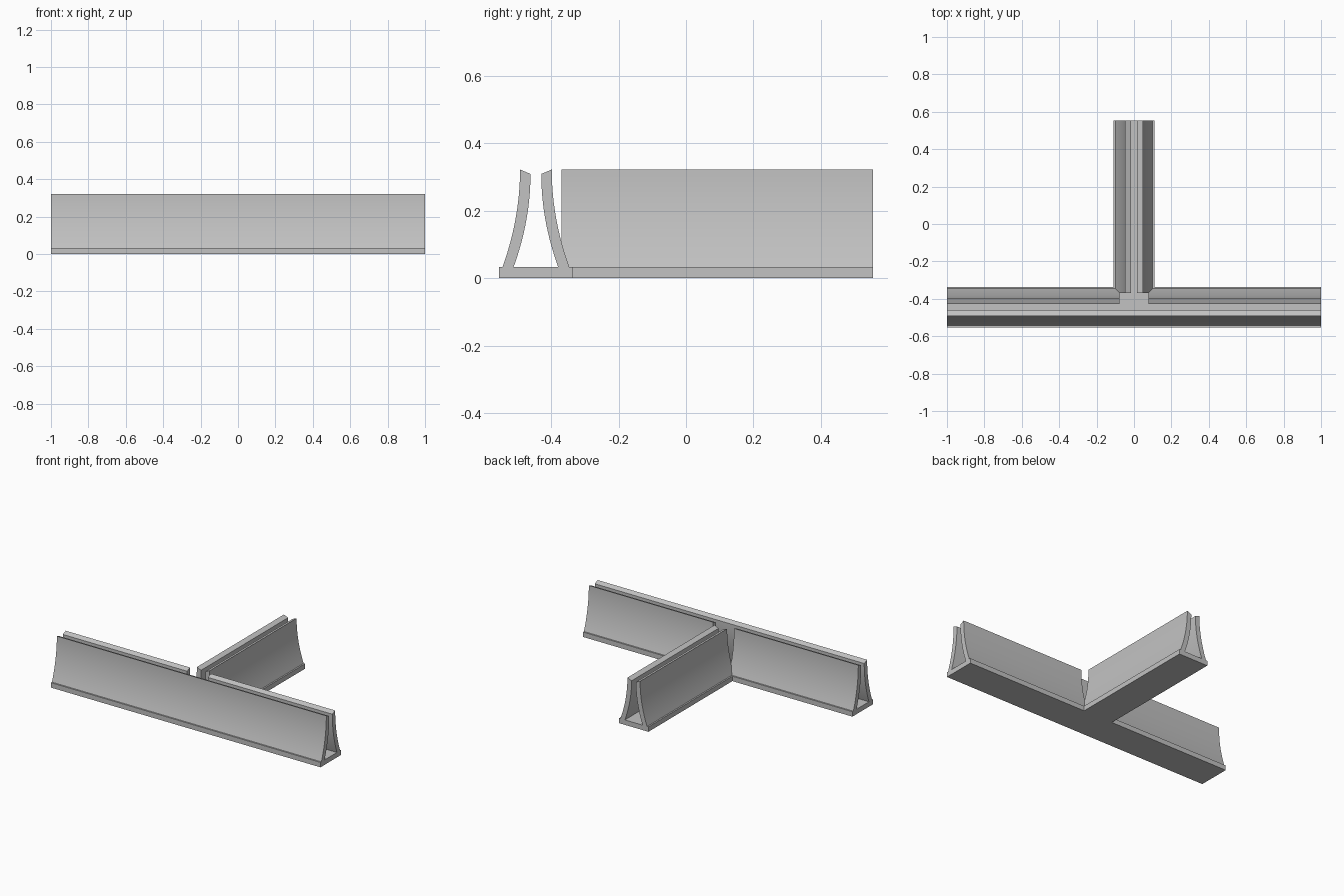
import bpy
import bmesh
from math import radians
from mathutils import Vector

default_cube = bpy.data.objects.get("Cube")
if default_cube:
    bpy.data.objects.remove(default_cube, do_unlink=True)

# Main sizes
AXIS_Y = -0.445      # centre line of the long channel
HALF = 0.109         # half width of the base
BACK = 0.554         # far end of the stem
BASE_H = 0.033
STEPS = 14

grey = bpy.data.materials.new("plain_grey")
grey.use_nodes = True
colour = (0.54, 0.54, 0.54, 1)
grey.diffuse_color = colour
grey.node_tree.nodes["Principled BSDF"].inputs["Base Color"].default_value = colour


def extrude_outline(name, points, sweep, smooth=False):
    """Fill a closed outline and sweep it along a vector."""
    bm = bmesh.new()
    face = bm.faces.new([bm.verts.new(p) for p in points])
    out = bmesh.ops.extrude_face_region(bm, geom=[face], use_keep_orig=True)
    moved = [g for g in out["geom"] if isinstance(g, bmesh.types.BMVert)]
    bmesh.ops.translate(bm, verts=moved, vec=Vector(sweep))
    bmesh.ops.recalc_face_normals(bm, faces=bm.faces[:])
    mesh = bpy.data.meshes.new(name)
    bm.to_mesh(mesh)
    bm.free()
    mesh.materials.append(grey)
    obj = bpy.data.objects.new(name, mesh)
    bpy.context.collection.objects.link(obj)
    if smooth:
        bpy.ops.object.select_all(action="DESELECT")
        obj.select_set(True)
        bpy.context.view_layer.objects.active = obj
        bpy.ops.object.shade_smooth_by_angle(angle=radians(15))
    return obj


def flare(top, bottom, height):
    """Side of a wall, upright at the top and flaring out to the foot."""
    return [(top + (bottom - top) * (i / STEPS) ** 2,
             height + (BASE_H - height) * i / STEPS) for i in range(STEPS + 1)]


# Wall cross-section: offset from the channel centre line, height
section = flare(0.047, 0.099, 0.322) + flare(0.016, 0.066, 0.309)[::-1]


def wall_along_x(name, side, x0, x1):
    pts = [(x0, AXIS_Y + side * o, z) for o, z in section]
    extrude_outline(name, pts, (x1 - x0, 0, 0), True)


def wall_along_y(name, side, y0, y1):
    pts = [(side * o, y0, z) for o, z in section]
    extrude_outline(name, pts, (0, y1 - y0, 0), True)


# T-shaped base plate
front, inner = AXIS_Y - HALF, AXIS_Y + HALF
half_outline = [(1, front), (1, inner), (HALF, inner), (HALF, BACK)]
outline = half_outline + [(-x, y) for x, y in reversed(half_outline)]
extrude_outline("base_plate", [(x, y, 0) for x, y in outline], (0, 0, BASE_H))

# Long front wall, split back wall, and the two stem walls
wall_along_x("front_wall", -1, -1, 1)
for label, side in (("left", 1), ("right", -1)):
    wall_along_x("back_wall_" + label, 1, side * 0.078, side)
    wall_along_y("stem_wall_" + label, side, -0.369, BACK)
